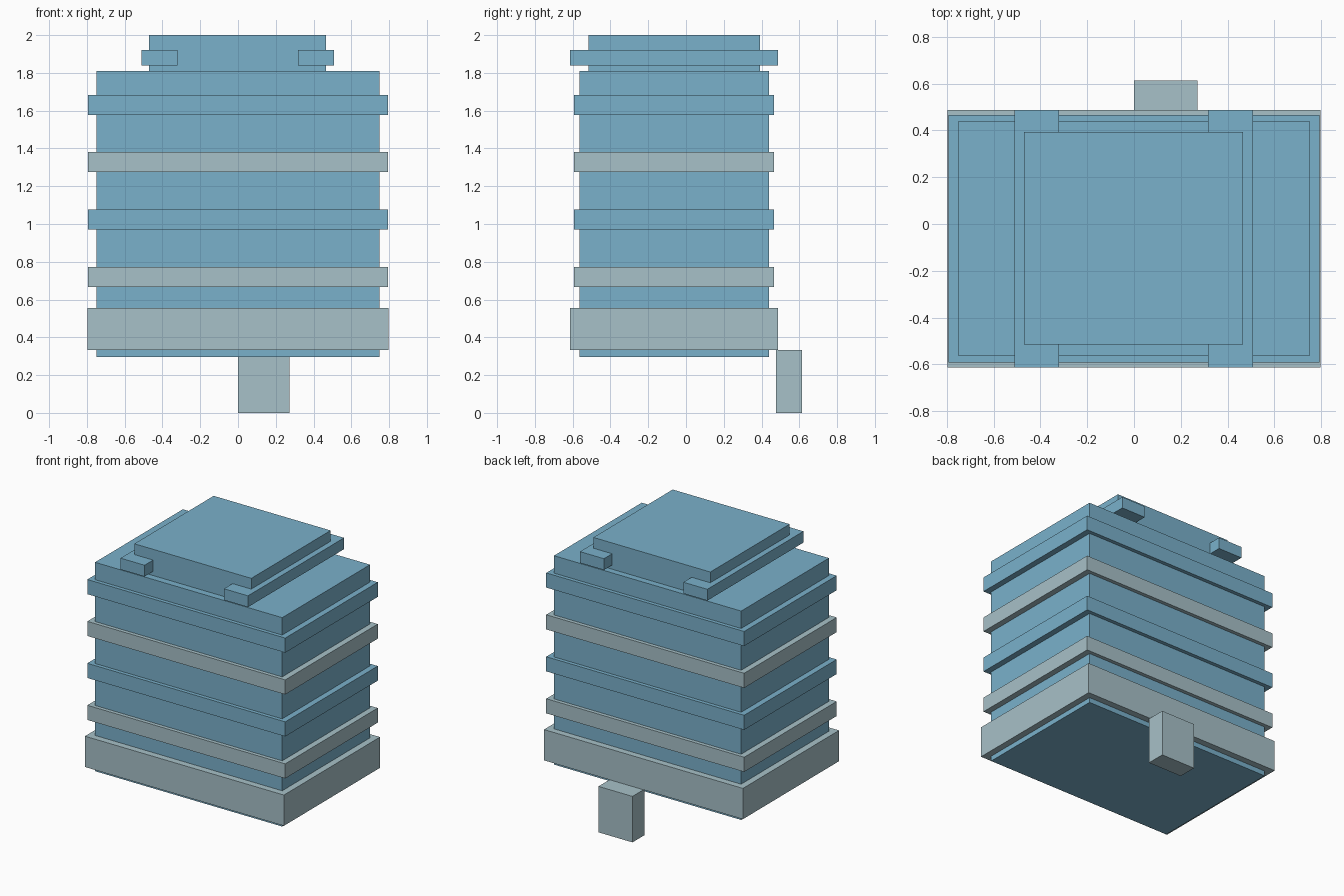
import bpy
import bmesh
from mathutils import Vector

default = bpy.data.objects.get("Cube")
if default:
    bpy.data.objects.remove(default, do_unlink=True)


def make_material(name, rgb):
    mat = bpy.data.materials.new(name)
    mat.use_nodes = True
    colour = (*rgb, 1.0)
    mat.diffuse_color = colour
    mat.node_tree.nodes["Principled BSDF"].inputs["Base Color"].default_value = colour
    return mat


blue = make_material("sky blue", (0.195, 0.44, 0.597))
grey = make_material("pale blue grey", (0.386, 0.533, 0.578))


def box(name, x, y, z, mat):
    """Box spanning the given (low, high) range on each axis."""
    low, high = (Vector(c) for c in zip(x, y, z))
    centre, size = (low + high) / 2, high - low
    bm = bmesh.new()
    bmesh.ops.create_cube(bm, size=1)
    bmesh.ops.scale(bm, vec=size, verts=bm.verts)
    mesh = bpy.data.meshes.new(name)
    bm.to_mesh(mesh)
    bm.free()
    mesh.materials.append(mat)
    obj = bpy.data.objects.new(name, mesh)
    obj.location = centre
    bpy.context.collection.objects.link(obj)
    return obj


# Main tower
box("tower_body", (-0.75, 0.75), (-0.565, 0.44), (0.297, 1.81), blue)

# Wide band at the foot and the entrance block behind it
box("base_band", (-0.797, 0.797), (-0.613, 0.487), (0.333, 0.556), grey)
box("entrance_block", (0.0, 0.272), (0.477, 0.613), (0.0, 0.333), grey)

# Floor bands, alternating in colour
band_height = 0.106
for i, (bottom, mat) in enumerate([(0.667, grey), (0.971, blue),
                                   (1.275, grey), (1.578, blue)], 1):
    box(f"floor_band_{i}", (-0.793, 0.793), (-0.592, 0.467),
        (bottom, bottom + band_height), mat)

# Roof housing with a rail through each side
box("roof_housing", (-0.47, 0.467), (-0.515, 0.393), (1.81, 2.0), blue)
for side, x in (("right", (-0.512, -0.32)), ("left", (0.317, 0.509))):
    box(f"roof_rail_{side}", x, (-0.613, 0.487), (1.84, 1.922), blue)
